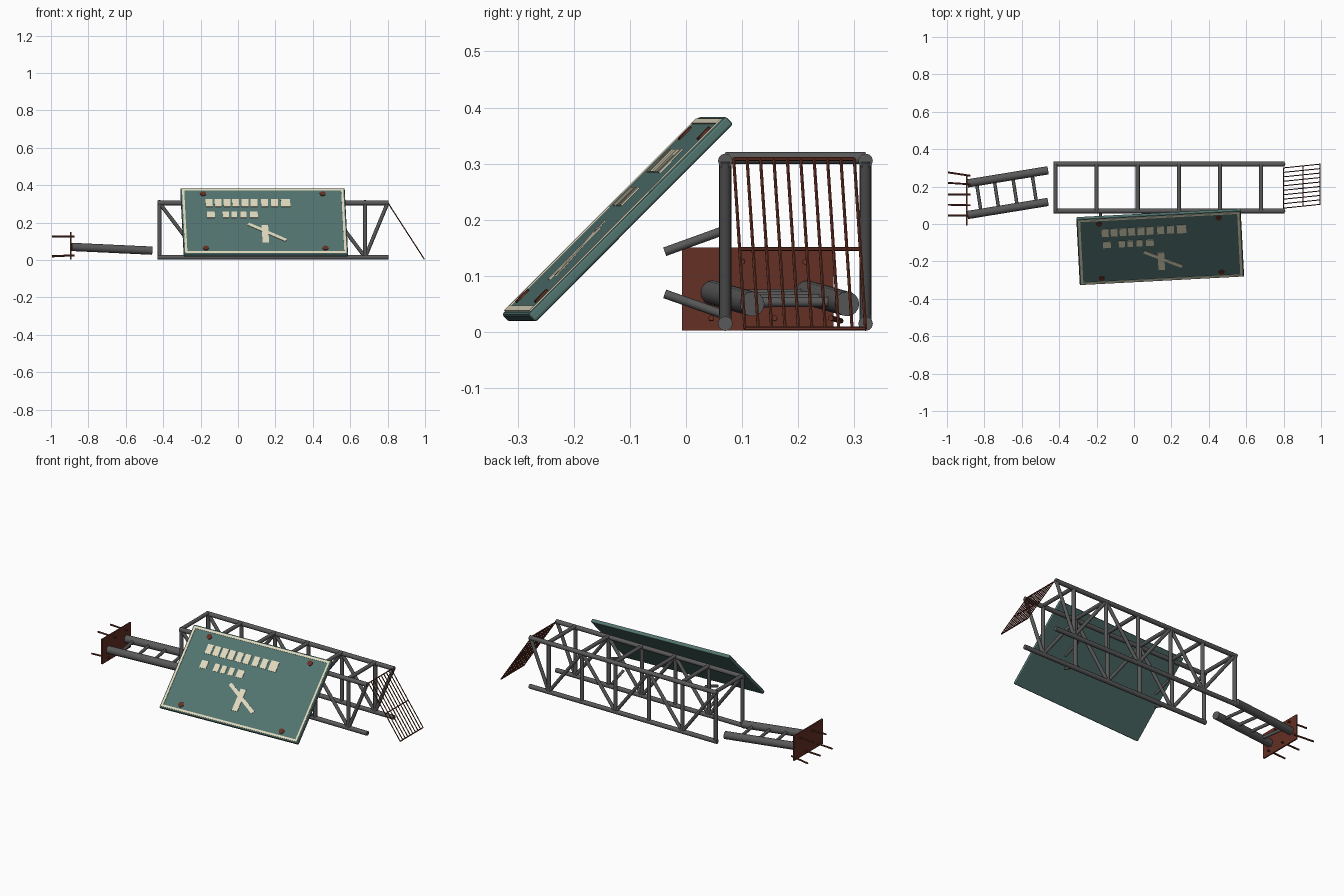
import bpy, math
from mathutils import Vector, Matrix

if "Cube" in bpy.data.objects:
    bpy.data.objects.remove(bpy.data.objects["Cube"])


def material(name, col):
    m = bpy.data.materials.new(name)
    m.diffuse_color = (*col, 1)
    m.use_nodes = True
    m.node_tree.nodes["Principled BSDF"].inputs["Base Color"].default_value = m.diffuse_color
    return m


STEEL = material("steel", (0.10, 0.10, 0.10))
RUST = material("rust", (0.13, 0.03, 0.018))
TEAL = material("panel_teal", (0.085, 0.175, 0.16))
CREAM = material("cream", (0.75, 0.70, 0.52))


def tube(name, a, b, r, mat=STEEL, sides=12):
    a, b = Vector(a), Vector(b)
    d = b - a
    bpy.ops.mesh.primitive_cylinder_add(vertices=sides, radius=r, depth=d.length)
    o = bpy.context.object
    o.name = name
    o.matrix_world = Matrix.Translation((a + b) / 2) @ d.to_track_quat('Z', 'Y').to_matrix().to_4x4()
    o.data.materials.append(mat)
    bpy.ops.object.shade_smooth_by_angle(angle=math.radians(40))
    return o


def box(name, size, matrix, mat, bevel=0):
    bpy.ops.mesh.primitive_cube_add(size=1)
    o = bpy.context.object
    o.name = name
    o.data.transform(Matrix.Diagonal((*size, 1)))
    o.matrix_world = matrix
    o.data.materials.append(mat)
    if bevel:
        m = o.modifiers.new("bevel", 'BEVEL')
        m.width, m.segments = bevel, 2
    return o


T = Matrix.Translation

# Fallen box truss: four chords, verticals and zigzag diagonals on both sides
Y0, Y1, ZB, ZT = 0.07, 0.32, 0.015, 0.305
nodes = [-0.42 + 0.22 * i for i in range(6)]
for y in (Y0, Y1):
    for z in (ZB, ZT):
        tube("truss_chord", (-0.43, y, z), (0.805, y, z), 0.013)
    for i, x in enumerate(nodes):
        tube("truss_vertical", (x, y, ZB), (x, y, ZT), 0.011)
        za, zb = (ZT, ZB) if i % 2 == 0 else (ZB, ZT)
        tube("truss_diagonal", (x, y, za), (nodes[i + 1] if i < 5 else 0.80, y, zb), 0.010)
for x in nodes:
    tube("truss_crossbar", (x, Y0, 0.31), (x, Y1, 0.31), 0.011)

# Torn sign brackets
for x in (-0.18, 0.44):
    tube("upper_bracket", (x, 0.07, 0.182), (x, -0.038, 0.143), 0.008)
    tube("lower_bracket", (x, 0.07, 0.030), (x, -0.038, 0.068), 0.008)

# Leaning sign panel with raised border
F = T((0.14, -0.122, 0.201)) @ Matrix.Rotation(math.radians(3), 4, 'Z') @ Matrix.Rotation(math.radians(45), 4, 'X')
W, H, TH = 0.88, 0.50, 0.02
box("sign_panel", (W, H, TH), F, TEAL, 0.005)


def plaque(name, u, v, w, h, ang=0, mat=CREAM):
    return box(name, (w, h, 0.003), F @ T((u, v, TH / 2 + 0.001)) @ Matrix.Rotation(ang, 4, 'Z'), mat)


for s in (-1, 1):
    plaque("border_rail", 0, s * (H / 2 - 0.014), W - 0.018, 0.012)
    plaque("border_side", s * (W / 2 - 0.014), 0, 0.012, H - 0.018)

# Blank marker blocks on the face
for x in (-0.155, -0.107, -0.059, -0.013, 0.037, 0.085, 0.142, 0.195):
    plaque("marker_block", x - 0.135, 0.136, 0.037, 0.056)
plaque("marker_block", 0.119, 0.136, 0.05, 0.06)
for x, w in ((-0.147, 0.042), (-0.067, 0.033), (-0.022, 0.03), (0.027, 0.032), (0.083, 0.042)):
    plaque("marker_block", x - 0.137, 0.046, w, 0.045)
plaque("upright_stroke", 0.002, -0.098, 0.035, 0.13)
plaque("slanted_stroke", 0.012, -0.084, 0.235, 0.020, math.radians(-32))

# Rusty fixings at the sign corners
for u in (-0.32, 0.32):
    for v in (-0.205, 0.205):
        a, b = F @ Vector((u, v, 0.005)), F @ Vector((u, v, 0.014))
        o = tube("sign_fixing", a, b, 0.016, RUST, 10)

# Broken post: twin tubes with rungs
posts = [(Vector((-0.89, 0.048, 0.070)), Vector((-0.46, 0.118, 0.050))),
         (Vector((-0.89, 0.217, 0.070)), Vector((-0.46, 0.287, 0.050)))]
for a, b in posts:
    tube("post_tube", a, b, 0.022, sides=16)
for t in (0.11, 0.33, 0.56, 0.80):
    a = posts[0][0].lerp(posts[0][1], min(t + 0.06, 1))
    b = posts[1][0].lerp(posts[1][1], t)
    tube("post_rung", a, b, 0.009)

# Base plate with bent anchor bolts
box("base_plate", (0.008, 0.27, 0.148), T((-0.893, 0.128, 0.077)), RUST)
for y, z, dy, dz in ((0.045, 0.025, 0, -0.006), (0.10, 0.125, 0.003, 0.002), (0.158, 0.025, 0, -0.004),
                     (0.212, 0.125, 0.008, 0.0), (0.258, 0.025, 0.018, -0.005)):
    tube("anchor_bolt", (-0.875, y, z), (-0.995, y + dy, z + dz), 0.005, RUST, 8)

# Hanging walkway grating
top, bot = Vector((0.80, 0.085, 0.308)), Vector((0.995, 0.105, 0.006))
across = Vector((0.0, 0.215, 0))
for i in range(10):
    s = across * (i / 9)
    tube("grating_bar", top + s, bot + s, 0.003, RUST, 6)
for t in (0, 0.53, 1):
    p = top.lerp(bot, t)
    tube("grating_crossbar", p, p + across, 0.0035, RUST, 6)
